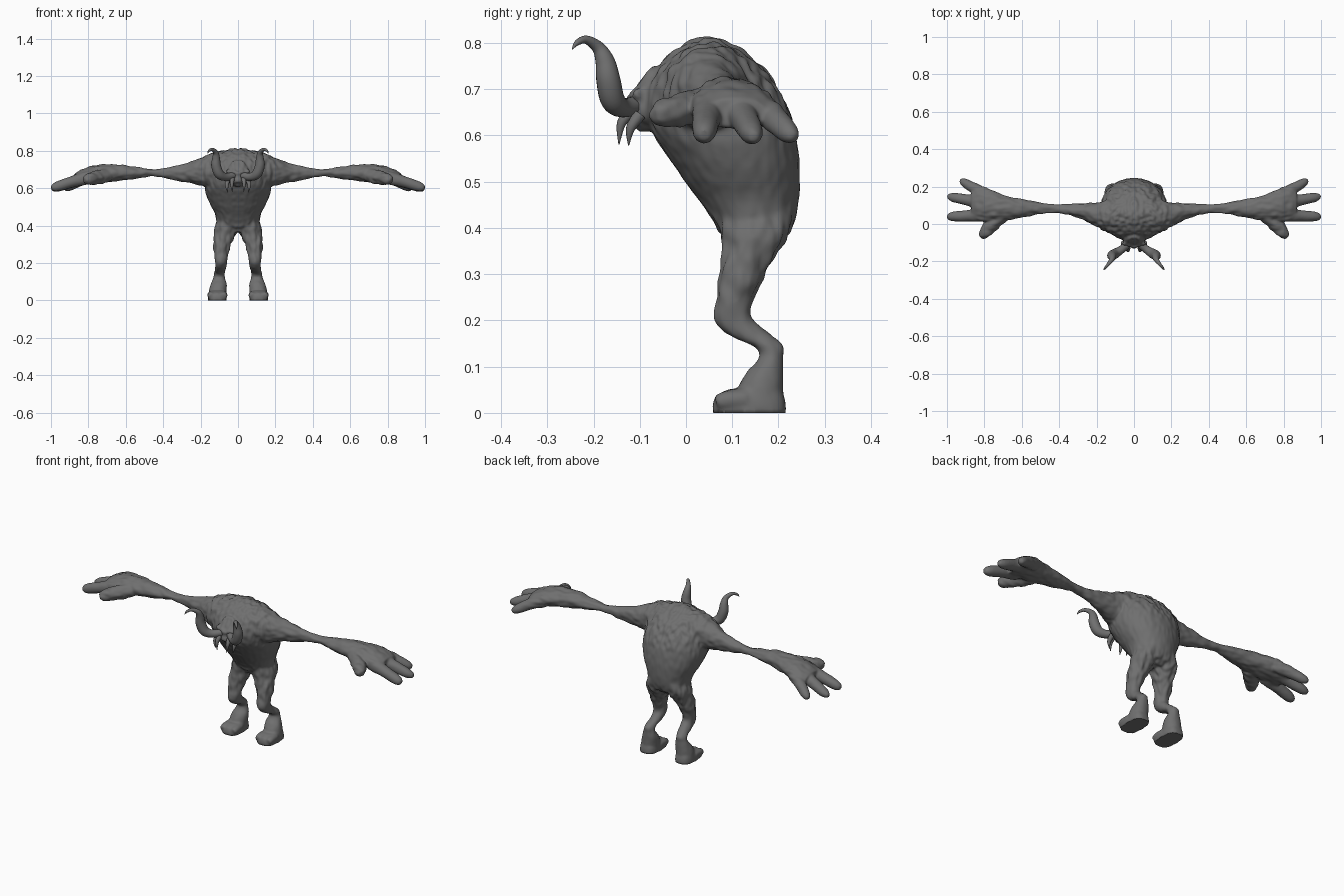
import bpy, bmesh
from math import sin, cos, pi
from mathutils import Vector, noise

grey = bpy.data.materials.new("dark_grey")
grey.diffuse_color = (0.16, 0.16, 0.16, 1)


def spline(rows, steps):
    """Catmull-Rom interpolation of rows of numbers."""
    r = [Vector(q) for q in rows]
    r = [r[0]] + r + [r[-1]]
    out = []
    for i in range(1, len(r) - 2):
        a, b, c, d = r[i - 1:i + 3]
        for k in range(steps):
            t = k / steps
            out.append(0.5 * (2 * b + (c - a) * t + (2 * a - 5 * b + 4 * c - d) * t * t
                              + (3 * b - a - 3 * c + d) * t ** 3))
    return out + [r[-2]]


def skin(bm, rings, power=1.0, n=28):
    """Closed shell through rings of (centre, u radius vector, v radius vector)."""
    def sp(v):
        return abs(v) ** power * (1 if v > 0 else -1)
    loops = []
    for c, u, v in rings:
        angs = [2 * pi * k / n for k in range(n)]
        loops.append([bm.verts.new(c + u * sp(cos(a)) + v * sp(sin(a))) for a in angs])
    for p, q in zip(loops, loops[1:]):
        for k in range(n):
            bm.faces.new((p[k], p[(k + 1) % n], q[(k + 1) % n], q[k]))
    bm.faces.new(loops[0])
    bm.faces.new(loops[-1])


def stack(bm, rows, s=1, power=1.0, steps=4):
    """Horizontal sections: z, x, y, rx, ry."""
    skin(bm, [(Vector((s * x, y, z)), Vector((rx, 0, 0)), Vector((0, ry, 0)))
              for z, x, y, rx, ry in spline(rows, steps)], power)


def tube(bm, rows, s=1, steps=4, n=20):
    """Round tube along a path: x, y, z, radius."""
    pts = spline(rows, steps)
    pos = [Vector((s * p[0], p[1], p[2])) for p in pts]
    rings, u = [], Vector((0.31, 0.2, 0.93))
    for i, p in enumerate(pos):
        t = (pos[min(i + 1, len(pos) - 1)] - pos[max(i - 1, 0)]).normalized()
        u = (u - t * u.dot(t)).normalized()
        r = max(pts[i][3], 0.001)
        rings.append((p, u * r, t.cross(u) * r))
    skin(bm, rings, n=n)


def finish(bm, name):
    bmesh.ops.recalc_face_normals(bm, faces=bm.faces[:])
    me = bpy.data.meshes.new(name)
    bm.to_mesh(me)
    bm.free()
    ob = bpy.data.objects.new(name, me)
    bpy.context.collection.objects.link(ob)
    me.materials.append(grey)
    me.polygons.foreach_set("use_smooth", [True] * len(me.polygons))
    return ob


bm = bmesh.new()

# Hunched torso: z, front y, back y, half width
torso = [(.365, .10, .19, .08), (.39, .075, .225, .108), (.42, .055, .237, .115),
         (.46, .027, .244, .122), (.50, -.003, .246, .142), (.55, -.037, .245, .165),
         (.60, -.07, .238, .178), (.65, -.09, .225, .178), (.70, -.088, .2, .17),
         (.75, -.06, .163, .14), (.79, -.015, .11, .09), (.812, .03, .065, .035)]
stack(bm, [(z, 0, (f + b) / 2, w, (b - f) / 2) for z, f, b, w in torso], 1, .93)

# Head, brow and muzzle
stack(bm, [(.61, 0, -.085, .015, .015), (.63, 0, -.085, .045, .035), (.66, 0, -.08, .06, .045),
           (.70, 0, -.07, .062, .042), (.735, 0, -.055, .045, .035), (.75, 0, -.045, .02, .02)])
tube(bm, [(-.06, -.10, .69, .01), (0, -.115, .68, .014), (.06, -.10, .69, .01)])
tube(bm, [(0, -.09, .66, .028), (0, -.11, .635, .024), (0, -.115, .625, .014)])

# Arms: x, y, z, ry, rz
arm = [(.08, .05, .69, .11, .11), (.15, .045, .692, .085, .093), (.2, .05, .688, .065, .073),
       (.3, .072, .681, .037, .047), (.43, .083, .681, .024, .019), (.52, .084, .683, .034, .028),
       (.6, .083, .683, .049, .039), (.7, .088, .679, .068, .048), (.77, .098, .672, .084, .049),
       (.83, .105, .66, .086, .043), (.87, .107, .648, .068, .033)]
fingers = [[(.70, .05, .668, .038), (.76, -.005, .657, .036), (.80, -.048, .648, .031),
            (.82, -.07, .643, .014)],
           [(.80, .05, .66, .038), (.88, .044, .636, .031), (.97, .04, .608, .026),
            (.998, .04, .599, .012)],
           [(.80, .11, .665, .042), (.88, .126, .636, .031), (.965, .142, .605, .025),
            (.998, .147, .595, .011)],
           [(.78, .15, .668, .038), (.84, .183, .643, .03), (.905, .22, .607, .024),
            (.926, .236, .594, .011)]]
# Legs: z, x, y, rx, ry
leg = [(.44, .055, .15, .052, .08), (.39, .063, .15, .062, .075), (.35, .071, .138, .058, .06),
       (.30, .085, .12, .047, .05), (.25, .091, .108, .037, .04), (.215, .091, .1, .033, .04),
       (.19, .091, .112, .031, .047), (.165, .095, .145, .029, .047), (.142, .1, .18, .028, .031),
       (.12, .101, .184, .031, .026), (.09, .103, .172, .042, .04), (.06, .107, .163, .047, .048),
       (.03, .11, .16, .048, .05)]
for s in (1, -1):
    skin(bm, [(Vector((s * x, y, z)), Vector((0, ry, 0)), Vector((0, 0, rz)))
              for x, y, z, ry, rz in spline(arm, 5)])
    for f in fingers:
        tube(bm, f, s)
    stack(bm, leg, s)
    # Foot with blunt toes
    stack(bm, [(0, .11, .137, .05, .08), (.025, .11, .137, .049, .078),
               (.042, .11, .142, .045, .068), (.052, .11, .15, .04, .055)], s, 0.7)
    for x in (.077, .11, .143):
        tube(bm, [(x, .13, .03, .02), (x, .09, .027, .021), (x, .065, .022, .016)], s)

raw = finish(bm, "body_base")
mod = raw.modifiers.new("fuse", 'REMESH')
mod.mode = 'VOXEL'
mod.voxel_size = 0.0055
mod = raw.modifiers.new("soften", 'SMOOTH')
mod.factor, mod.iterations = 0.5, 6
dg = bpy.context.evaluated_depsgraph_get()
me = bpy.data.meshes.new_from_object(raw.evaluated_get(dg))
bpy.data.objects.remove(raw)
body = bpy.data.objects.new("body", me)
bpy.context.collection.objects.link(body)
me.materials.clear()
me.materials.append(grey)


def ramp(v, a, b):
    t = min(max((v - a) / (b - a), 0), 1)
    return t * t * (3 - 2 * t)


# Shaggy fur: elongated noise, strongest on the shoulders and thighs
moves = []
for v in me.vertices:
    x, y, z = v.co
    out = ramp(abs(x), .15, .25)
    down = noise.noise(Vector((abs(x) * 45, y * 45, z * 24)))
    along = noise.noise(Vector((abs(x) * 22, y * 42, z * 42)))
    belly = (1 - out) * (1 - ramp(z, .56, .68)) * ramp(z, .36, .46)
    shin = .3 + .7 * ramp(z, .2, .28)
    amp = (.008 - .0025 * out) * (1 - .75 * belly) * ramp(z, .02, .12) * shin
    amp *= 1 - .8 * ramp(abs(x), .8, .88)
    moves.append(v.normal * amp * (down * (1 - out) + along * out))
for v, m in zip(me.vertices, moves):
    v.co += m
    if v.co.z < .006:
        v.co.z = 0
me.polygons.foreach_set("use_smooth", [True] * len(me.polygons))

# Curled horns and hanging tusks
horn = [(.02, -.10, .668, .02), (.065, -.135, .66, .021), (.1, -.158, .676, .026),
        (.117, -.168, .72, .026), (.117, -.175, .76, .021), (.119, -.19, .79, .014),
        (.138, -.216, .807, .009), (.155, -.236, .8, .006), (.162, -.246, .786, .001)]
tusks = [[(.03, -.12, .65, .013), (.033, -.14, .625, .01), (.03, -.145, .58, .001)],
         [(.055, -.10, .645, .014), (.06, -.12, .615, .01), (.055, -.124, .578, .001)]]
for s, side in ((1, "left"), (-1, "right")):
    bm = bmesh.new()
    tube(bm, horn, s, 6)
    finish(bm, side + "_horn")
    bm = bmesh.new()
    for t in tusks:
        tube(bm, t, s, 5, 12)
    finish(bm, side + "_tusks")
